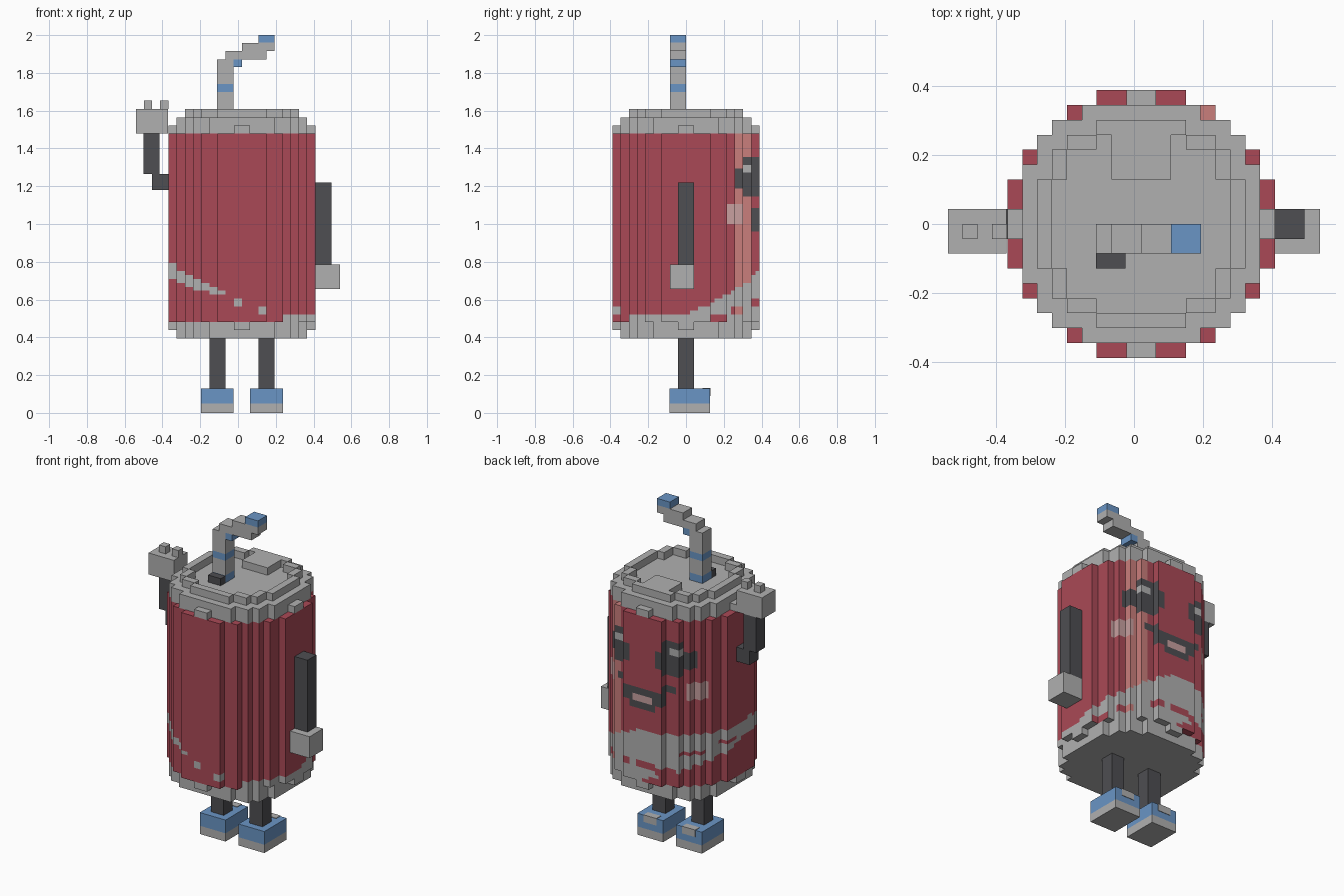
import bpy, bmesh, math
from mathutils import Vector

cube = bpy.data.objects.get("Cube")
if cube:
    bpy.data.objects.remove(cube, do_unlink=True)

U = 0.0432   # block size
CX = 0.021   # the can sits slightly off centre


def material(name, *srgb):
    lin = [((c / 255 + 0.055) / 1.055) ** 2.4 for c in srgb] + [1]
    m = bpy.data.materials.new(name)
    m.use_nodes = True
    m.diffuse_color = lin
    m.node_tree.nodes["Principled BSDF"].inputs["Base Color"].default_value = lin
    return m


RED = material("red", 170, 73, 86)
GREY = material("light grey", 176, 176, 176)
DARK = material("charcoal", 78, 78, 82)
BLUE = material("blue", 106, 149, 197)
PINK = material("pink shine", 202, 126, 124)
BLUSH = material("blush", 200, 160, 160)
PAINTS = [RED, GREY, DARK, PINK, BLUSH]


def finish(name, bm, mats):
    bmesh.ops.recalc_face_normals(bm, faces=bm.faces)
    mesh = bpy.data.meshes.new(name)
    bm.to_mesh(mesh)
    bm.free()
    for m in mats:
        mesh.materials.append(m)
    ob = bpy.data.objects.new(name, mesh)
    bpy.context.collection.objects.link(ob)
    return ob


def box(name, x, y, z, mat):
    bm = bmesh.new()
    bmesh.ops.create_cube(bm, size=1)
    for v in bm.verts:
        v.co = Vector([r[0] + (c + 0.5) * (r[1] - r[0]) for c, r in zip(v.co, (x, y, z))])
    return finish(name, bm, [mat])


def disc(rows, k=1):
    """Stepped disc: half widths per row, with k cells to a block."""
    n = 10 * k
    return {(i, j) for i in range(-n, n) for j in range(-n, n)
            if int(abs(j + 0.5) / k) < len(rows)
            and abs(i + 0.5) / k < rows[int(abs(j + 0.5) / k)]}


def slab(name, cells, z0, z1, mats, k=1, steps=1, paint=None):
    """Extrude a set of cells, with stepped walls and flat ends."""
    bm, seen, s = bmesh.new(), {}, U / k

    def vert(i, j, h):
        if (i, j, h) not in seen:
            z = z0 + (z1 - z0) * h / steps
            seen[i, j, h] = bm.verts.new((CX + i * s, j * s, z))
        return seen[i, j, h]

    for i, j in cells:
        ring = [(i, j), (i + 1, j), (i + 1, j + 1), (i, j + 1)]
        for h in (0, steps):
            bm.faces.new([vert(*p, h) for p in ring])
        sides = [(i, j - 1), (i + 1, j), (i, j + 1), (i - 1, j)]
        for n, side in enumerate(sides):
            if side not in cells:
                a, b = ring[n], ring[(n + 1) % 4]
                for h in range(steps):
                    bm.faces.new([vert(*a, h), vert(*b, h), vert(*b, h + 1), vert(*a, h + 1)])
    if paint:
        for f in bm.faces:
            c = f.calc_center_median()
            f.material_index = mats.index(paint(c.x - CX, c.y, c.z))
    return finish(name, bm, mats)


# Red streaks inside the wave: start angle, end angle, bottom, top
STREAKS = [(58, 72, .48, .515), (38, 52, .52, .56), (14, 24, .57, .61), (-14, 5, .57, .60),
           (-28, -12, .55, .58), (-55, -32, .66, .69), (-85, -65, .70, .73)]


def in_wave(x, y, z):
    ang = math.degrees(math.atan2(x, y))
    if any(a < ang < b and lo < z < hi for a, b, lo, hi in STREAKS):
        return False
    if ang >= 0:
        if ang > 150:
            return abs(x - 0.11) < 0.026 and abs(z - 0.545) < 0.024
        return z < max(0.80 - 0.0031 * ang, 0.52 if x > 0.22 else 0.48)
    a = -ang
    if a < 100:
        return 0.50 + 0.0022 * a < z < 0.80
    if a < 168:
        return abs(z - 0.77 + 0.0021 * (a - 100)) < 0.05 - 0.00055 * (a - 100)
    return abs(x + 0.02) < 0.022 and abs(z - 0.59) < 0.022


def can_paint(x, y, z):
    w = abs(x) / U
    if y > 0.1:
        # eyes with a glint
        if 3.7 < w < 5.05 and 1.265 < z < 1.32:
            return GREY
        if 2.9 < w < 5.05 and 1.14 < z < 1.345 or 1.9 < w < 6.6 and 1.18 < z < 1.30:
            return DARK
        # cheeks
        if 5.4 < w < 7.6 and 1.01 < z < 1.095:
            return BLUSH
        # smile and tongue
        if 2.9 < w < 4.4 and 1.05 < z < 1.09 or w < 3.1 and 1.01 < z < 1.05:
            return DARK
        if w < 1.5 and 0.95 < z < 0.995:
            return BLUSH
        if 1.5 < w < 3.1 and 0.96 < z < 1.0 or w < 2 and 0.915 < z < 0.95:
            return DARK
    if in_wave(x, y, z):
        return GREY
    if y > 0 and 3.9 < x / U < 6.05:
        return PINK
    return RED


# Can body
slab("can_body", disc([9, 9, 9, 8, 8, 7, 6, 5, 3], 2), 0.48, 1.48, PAINTS,
     k=2, steps=48, paint=can_paint)

# Stepped lid and base
plate = disc([8, 8, 8, 8, 7, 7, 6, 4])
bumps = {(i, j) for i in (-1, 0) for j in (-9, 8)}
bumps |= {(j, i) for i, j in bumps}
slab("lid_lower_step", plate | bumps, 1.48, 1.522, [GREY])
slab("lid_upper_step", plate, 1.522, 1.565, [GREY])
slab("base_upper_step", plate | bumps, 0.44, 0.48, [GREY])
slab("base_lower_step", plate, 0.395, 0.44, [GREY])
tab = {(i, j) for i in range(-2, 2) for j in range(3, 6)}
rim = disc([7, 7, 7, 6, 6, 5, 3]) - disc([6, 6, 6, 5, 5, 3])
slab("lid_rim_and_tab", rim | tab, 1.565, 1.61, [GREY])

# Bent straw
SY = (-0.086, 0)
STRAW = [("straw_base_band", -.11, -.025, 1.565, 1.61, BLUE),
         ("straw_lower_tube", -.11, -.025, 1.61, 1.70, GREY),
         ("straw_middle_band", -.11, -.025, 1.70, 1.74, BLUE),
         ("straw_upper_tube", -.11, -.025, 1.74, 1.87, GREY),
         ("straw_bend", -.067, .02, 1.87, 1.915, GREY),
         ("straw_bend_band", -.025, .02, 1.83, 1.87, BLUE),
         ("straw_slope", .02, .15, 1.87, 1.958, GREY),
         ("straw_end", .108, .194, 1.915, 1.96, GREY),
         ("straw_tip", .108, .194, 1.96, 2.0, BLUE)]
for name, xa, xb, za, zb, mat in STRAW:
    box(name, (xa, xb), SY, (za, zb), mat)
box("straw_hole", (-.11, -.025), (-.13, -.086), (1.565, 1.608), DARK)

# Lowered arm
AY, HY = (-0.043, 0.043), (-0.086, 0.043)
box("left_arm", (.41, .496), AY, (.785, 1.22), DARK)
box("left_hand", (.41, .54), HY, (.655, .785), GREY)

# Raised arm
box("right_elbow", (-.455, -.367), AY, (1.18, 1.266), DARK)
box("right_forearm", (-.50, -.415), AY, (1.266, 1.48), DARK)
box("right_hand", (-.54, -.37), HY, (1.48, 1.61), GREY)
for name, x in (("right_thumb", -.412), ("right_finger", -.498)):
    box(name, (x, x + U), (-.043, 0), (1.61, 1.653), GREY)

# Legs and shoes
for side, x in (("right", CX - 0.13), ("left", CX + 0.13)):
    box(side + "_leg", (x - U, x + U), AY, (.13, .395), DARK)
    box(side + "_sole", (x - 2 * U, x + 2 * U), (-.087, .127), (0, .05), GREY)
    box(side + "_shoe", (x - 2 * U, x + 2 * U), (-.087, .127), (.05, .13), BLUE)
    box(side + "_toe_cap", (x - U, x + U), (.087, .13), (.09, .133), GREY)
